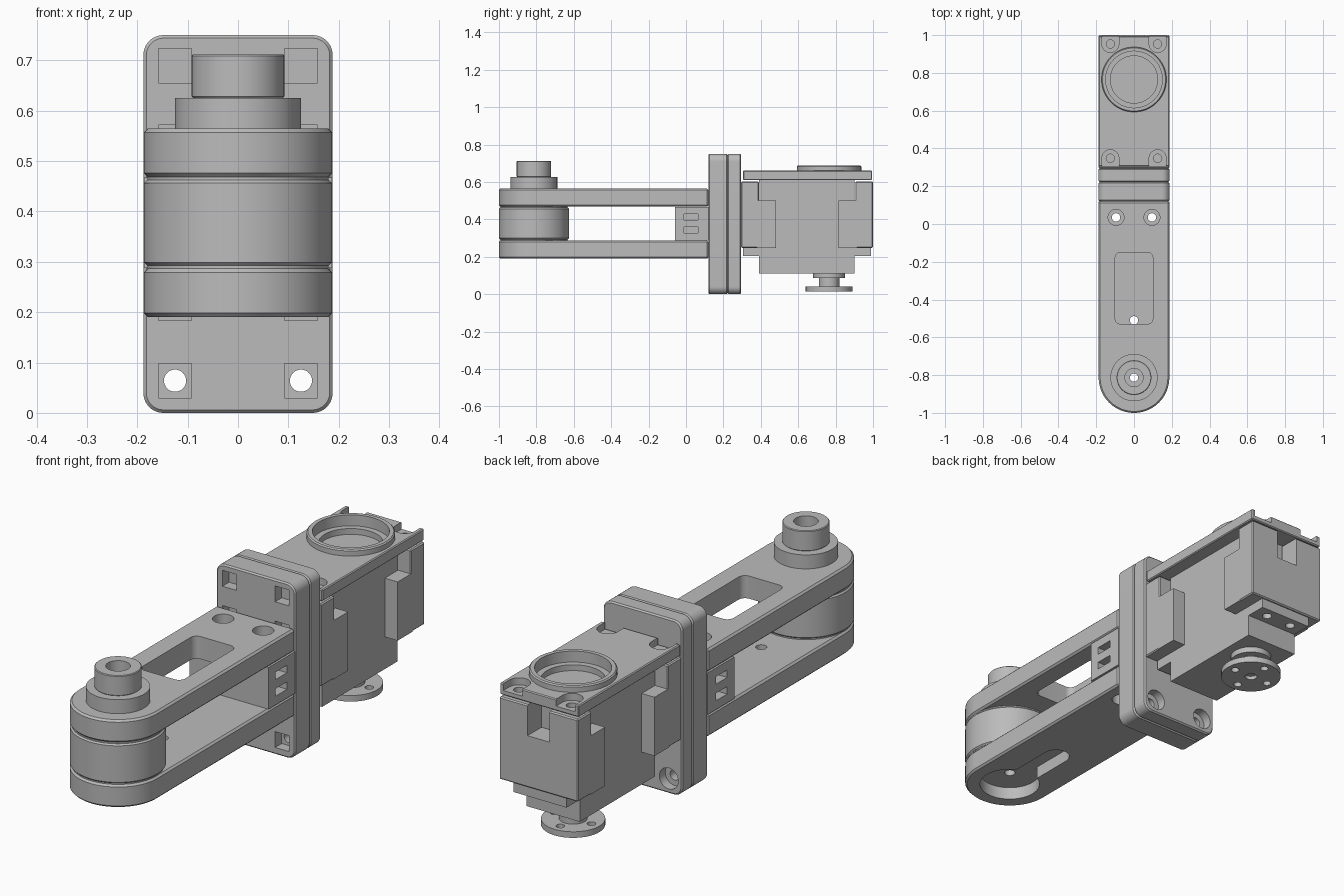
import bpy, bmesh
from math import sin, cos, pi, radians
from mathutils import Matrix

cube = bpy.data.objects.get("Cube")
if cube:
    bpy.data.objects.remove(cube, do_unlink=True)

grey = bpy.data.materials.new("plain grey")
grey.use_nodes = True
GREY = (0.5, 0.5, 0.5, 1)
grey.diffuse_color = GREY
grey.node_tree.nodes["Principled BSDF"].inputs["Base Color"].default_value = GREY


def activate(ob):
    bpy.ops.object.select_all(action='DESELECT')
    ob.select_set(True)
    bpy.context.view_layer.objects.active = ob


def arc(cx, cy, r, a0, a1, n=12):
    return [(cx + r * cos(radians(a0 + (a1 - a0) * i / n)),
             cy + r * sin(radians(a0 + (a1 - a0) * i / n))) for i in range(n + 1)]


def rounded(x0, x1, y0, y1, r):
    return (arc(x1 - r, y1 - r, r, 0, 90) + arc(x0 + r, y1 - r, r, 90, 180)
            + arc(x0 + r, y0 + r, r, 180, 270) + arc(x1 - r, y0 + r, r, 270, 360))


def prism(name, pts, h0, h1, axis='Z', bevel=0):
    """Extrude an outline along Z, or an x-z outline along Y."""
    bm = bmesh.new()
    face = bm.faces.new([bm.verts.new((x, y, h0)) for x, y in pts])
    ext = bmesh.ops.extrude_face_region(bm, geom=[face])
    bmesh.ops.translate(bm, vec=(0, 0, h1 - h0),
                        verts=[v for v in ext['geom'] if isinstance(v, bmesh.types.BMVert)])
    if axis == 'Y':
        bm.transform(Matrix(((1, 0, 0, 0), (0, 0, 1, 0), (0, 1, 0, 0), (0, 0, 0, 1))))
    bmesh.ops.recalc_face_normals(bm, faces=bm.faces)
    me = bpy.data.meshes.new(name)
    bm.to_mesh(me)
    bm.free()
    me.materials.append(grey)
    ob = bpy.data.objects.new(name, me)
    bpy.context.collection.objects.link(ob)
    if bevel:
        mod = ob.modifiers.new("edge", 'BEVEL')
        mod.width, mod.segments, mod.angle_limit = bevel, 1, radians(40)
        activate(ob)
        bpy.ops.object.modifier_apply(modifier=mod.name)
    return ob


def box(name, x0, x1, y0, y1, z0, z1, bevel=0):
    return prism(name, [(x0, y0), (x1, y0), (x1, y1), (x0, y1)], z0, z1, 'Z', bevel)


def cyl(name, c, r, h0, h1, axis='Z', bevel=0, n=64):
    return prism(name, arc(c[0], c[1], r, 0, 360 - 360 / n, n - 1), h0, h1, axis, bevel)


def cut(ob, cutters):
    """Subtract each cutter; stop if one of them removed nothing."""
    for c in cutters:
        before = len(ob.data.vertices)
        mod = ob.modifiers.new("cut", 'BOOLEAN')
        mod.operation, mod.solver, mod.object = 'DIFFERENCE', 'MANIFOLD', c
        activate(ob)
        bpy.ops.object.modifier_apply(modifier=mod.name)
        bpy.data.objects.remove(c, do_unlink=True)
        if len(ob.data.vertices) == before:
            raise RuntimeError("cut had no effect on " + ob.name)


W = 0.187            # half width of the whole limb
PIVOT = (0, -0.813)  # pivot axis of the arms
SHAFT = (0, 0.765)   # axis of the drive shaft
SIDES = (-1, 1)
arm_outline = arc(*PIVOT, W, 180, 360, 48) + [(W, 0.12), (-W, 0.12)]

# Upper arm with window, screw holes and stepped boss
upper = prism("upper_arm", arm_outline, 0.468, 0.565, 'Z', 0.008)
cuts = [prism("c", rounded(-0.1, 0.1, -0.53, -0.15, 0.03), 0.4, 0.7),
        cyl("c", PIVOT, 0.022, 0.4, 0.7)]
for s in SIDES:
    cuts += [cyl("c", (s * 0.095, 0.035), 0.022, 0.4, 0.7),
             cyl("c", (s * 0.095, 0.035), 0.042, 0.51, 0.7)]
cut(upper, cuts)
boss_base = cyl("boss_base", PIVOT, 0.125, 0.565, 0.625)
cut(boss_base, [cyl("c", PIVOT, 0.022, 0.4, 0.8), cyl("c", PIVOT, 0.048, 0.6, 0.8)])
boss_top = cyl("boss_top", PIVOT, 0.092, 0.625, 0.712, 'Z', 0.003)
cut(boss_top, [cyl("c", PIVOT, 0.048, 0.6, 0.8)])

# Lower arm with keyhole recess underneath
lower = prism("lower_arm", arm_outline, 0.19, 0.287, 'Z', 0.008)
slot = arc(0, -0.51, 0.056, 0, 180) + [(-0.056, PIVOT[1]), (0.056, PIVOT[1])]
cuts = [cyl("c", PIVOT, 0.125, 0.1, 0.245), prism("c", slot, 0.1, 0.244),
        cyl("c", PIVOT, 0.022, 0.1, 0.4), cyl("c", (0, -0.51), 0.022, 0.1, 0.4)]
for s in SIDES:
    cuts += [cyl("c", (s * 0.095, 0.035), 0.022, 0.1, 0.4),
             cyl("c", (s * 0.095, 0.035), 0.042, 0.1, 0.245)]
cut(lower, cuts)

# Pivot drum between the arms, with thin spacers
drum = cyl("pivot_drum", PIVOT, W, 0.293, 0.462, 'Z', 0.006, 96)
cut(drum, [cyl("c", PIVOT, 0.022, 0.2, 0.6)])
for name, z0, z1 in (("lower_spacer", 0.287, 0.293), ("upper_spacer", 0.462, 0.468)):
    cut(cyl(name, PIVOT, 0.18, z0, z1), [cyl("c", PIVOT, 0.022, 0.2, 0.6)])

# Root block between the arms
root = box("root_block", -W, W, -0.06, 0.12, 0.288, 0.467)
cuts = [cyl("c", (s * 0.095, 0.035), 0.022, 0.2, 0.6) for s in SIDES]
for s in SIDES:
    for z in (0.342, 0.413):
        cuts.append(box("c", s * 0.135, s * 0.2, -0.012, 0.065, z - 0.016, z + 0.016))
cut(root, cuts)

# Pair of bolted flange plates
plate = rounded(-0.188, 0.188, 0, 0.75, 0.04)
front_plate = prism("front_flange_plate", plate, 0.12, 0.222, 'Y', 0.006)
back_plate = prism("back_flange_plate", plate, 0.222, 0.295, 'Y', 0.006)
front_cuts, back_cuts = [], []
for s in SIDES:
    for z in (0.064, 0.217, 0.538, 0.689):
        front_cuts.append(box("c", s * 0.125 - 0.033, s * 0.125 + 0.033, 0.1, 0.165,
                              z - 0.034, z + 0.034))
    for z in (0.064, 0.689):
        front_cuts.append(cyl("c", (s * 0.125, z), 0.022, 0.1, 0.3, 'Y', n=32))
        back_cuts.append(cyl("c", (s * 0.125, z), 0.045, 0.255, 0.4, 'Y', n=32))
        back_cuts.append(cyl("c", (s * 0.125, z), 0.022, 0.1, 0.4, 'Y', n=32))
cut(front_plate, front_cuts)
cut(back_plate, back_cuts)

# Motor body and mounting ears
box("motor_body", -0.126, 0.126, 0.39, 0.90, 0.11, 0.61)
for name, y0, y1 in (("front_motor_ear", 0.305, 0.39), ("back_motor_ear", 0.90, 0.99)):
    ear = box(name, -0.126, 0.126, y0, y1, 0.205, 0.25)
    cut(ear, [cyl("c", (s * 0.063, (y0 + y1) / 2), 0.02, 0.19, 0.235, n=24) for s in SIDES])

# Clamps that hold the motor at both ends, with cheeks along its sides
box("front_clamp", -W, W, 0.295, 0.39, 0.248, 0.602, 0.005)
back_clamp = box("back_clamp", -W, W, 0.905, 1.0, 0.248, 0.602, 0.005)
cut(back_clamp, [box("c", -0.052, 0.052, 0.8, 1.1, 0.47, 0.7)])
for end, y0, y1 in (("front", 0.38, 0.48), ("back", 0.815, 0.915)):
    for s, side in zip(SIDES, ("right", "left")):
        box(f"{end}_{side}_cheek", s * 0.126, s * W, y0, y1, 0.248, 0.5)

# Top cover with bearing seat and corner screw pockets
cover = box("top_cover", -W, W, 0.305, 0.995, 0.61, 0.66, 0.004)
cuts = [cyl("c", SHAFT, 0.15, 0.64, 0.8), cyl("c", SHAFT, 0.125, 0.615, 0.8)]
for s in SIDES:
    x = s * 0.125
    back = arc(x, 0.953, 0.045, 180, 360) + [(x + 0.045, 1.1), (x - 0.045, 1.1)]
    front = arc(x, 0.348, 0.045, 0, 180) + [(x - 0.045, 0.2), (x + 0.045, 0.2)]
    cuts += [prism("c", back, 0.63, 0.8), prism("c", front, 0.63, 0.8),
             cyl("c", (x, 0.953), 0.022, 0.5, 0.8, n=24),
             cyl("c", (x, 0.348), 0.022, 0.5, 0.8, n=24)]
cut(cover, cuts)
rim = cyl("bearing_rim", SHAFT, 0.172, 0.655, 0.687, 'Z', 0.005)
cut(rim, [cyl("c", SHAFT, 0.15, 0.5, 0.8)])

# Output shaft and drilled horn disc
cyl("shaft_collar", SHAFT, 0.085, 0.085, 0.112)
cyl("output_shaft", SHAFT, 0.055, 0.035, 0.09)
horn = cyl("horn_disc", SHAFT, 0.125, 0.014, 0.04)
holes = [cyl("c", SHAFT, 0.025, 0, 0.03, n=24)]
for i in range(4):
    a = i * pi / 2
    holes.append(cyl("c", (0.087 * cos(a), SHAFT[1] + 0.087 * sin(a)), 0.017, -0.1, 0.1, n=24))
cut(horn, holes)

# Smooth round walls, keep edges sharp
for ob in list(bpy.context.scene.objects):
    if ob.type == 'MESH' and ob.data.materials and ob.data.materials[0] == grey:
        activate(ob)
        bpy.ops.object.shade_smooth_by_angle(angle=radians(25))
